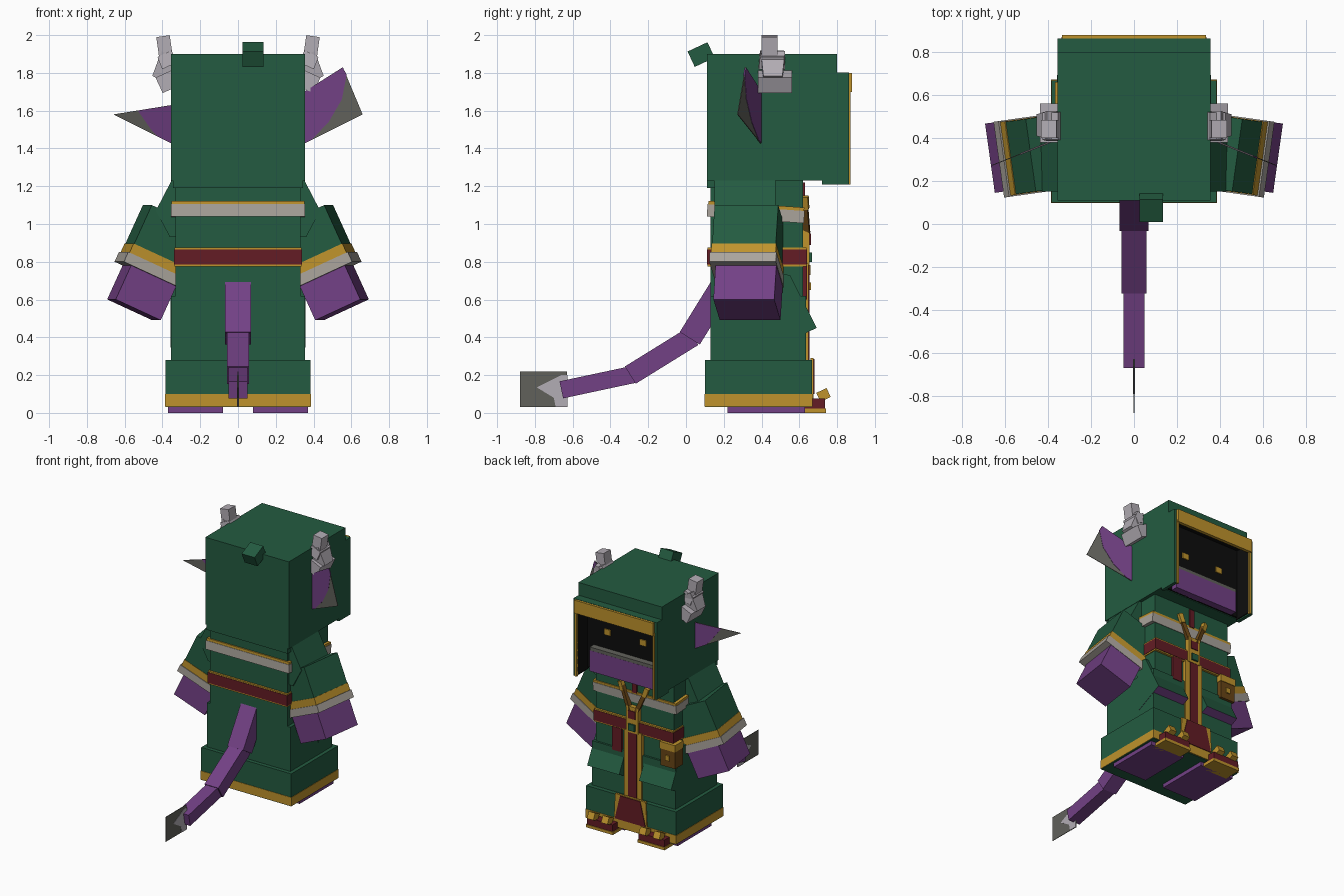
import bpy, bmesh, math
from mathutils import Matrix, Vector

cube = bpy.data.objects.get("Cube")
if cube:
    bpy.data.objects.remove(cube, do_unlink=True)


def material(name, r, g, b):
    m = bpy.data.materials.new(name)
    m.use_nodes = True
    m.diffuse_color = (r, g, b, 1)
    m.node_tree.nodes["Principled BSDF"].inputs["Base Color"].default_value = (r, g, b, 1)
    return m


green = material("robe green", .017, .105, .052)
gold = material("gold trim", .52, .29, .025)
purple = material("purple skin", .17, .052, .235)
red = material("dark red cloth", .125, .012, .018)
bone = material("pale horn", .45, .42, .46)
cream = material("grey band", .40, .37, .33)
black = material("hood shadow", .004, .004, .004)
grey = material("dark grey fur", .12, .12, .105)
brown = material("brown leather", .14, .06, .008)

ID = Matrix()
MIRROR = Matrix.Diagonal((-1, 1, 1, 1))
SIDES = (("left", ID), ("right", MIRROR))


def finish(name, bm, mat, M=ID):
    bmesh.ops.transform(bm, matrix=M, verts=bm.verts)
    bmesh.ops.recalc_face_normals(bm, faces=bm.faces)
    me = bpy.data.meshes.new(name)
    bm.to_mesh(me)
    bm.free()
    me.materials.append(mat)
    ob = bpy.data.objects.new(name, me)
    bpy.context.collection.objects.link(ob)
    return ob


def box(name, xs, ys, zs, mat, M=ID, taper=1):
    """Box from ranges; taper scales the top about its centre."""
    bm = bmesh.new()
    bmesh.ops.create_cube(bm, size=1)
    for v in bm.verts:
        k = taper if v.co.z > 0 else 1
        v.co = Vector([(r[0] + r[1]) / 2 + c * (r[1] - r[0]) * f
                       for r, c, f in zip((xs, ys, zs), v.co, (k, k, 1))])
    return finish(name, bm, mat, M)


def prism(name, pts, axis, lo, hi, mat, M=ID):
    """Extrude a 2D outline along the x or y axis."""
    bm = bmesh.new()
    place = (lambda p, d: (d, *p)) if axis == "x" else (lambda p, d: (p[0], d, p[1]))
    a, b = ([bm.verts.new(place(p, d)) for p in pts] for d in (lo, hi))
    bm.faces.new(a)
    bm.faces.new(b)
    for i in range(len(pts)):
        j = (i + 1) % len(pts)
        bm.faces.new((a[i], a[j], b[j], b[i]))
    return finish(name, bm, mat, M)


def frame(x, y, z, rx=0, ry=0, rz=0):
    R = [Matrix.Rotation(math.radians(a), 4, ax) for a, ax in ((rz, "Z"), (ry, "Y"), (rx, "X"))]
    return Matrix.Translation((x, y, z)) @ R[0] @ R[1] @ R[2]


def span(w):
    return (-w, w)


def beam(name, p, q, width, thick, mat, extra=0):
    """Square bar between two points in space."""
    p, q = Vector(p), Vector(q)
    M = Matrix.Translation(p) @ (q - p).to_track_quat("Z", "Y").to_matrix().to_4x4()
    return box(name, span(width / 2), span(thick / 2), (-extra, (q - p).length), mat, M)


# Robe and skirt
box("torso", span(.33), (.13, .62), (.6, 1.23), green)
box("lower_robe", span(.355), (.13, .635), (.27, .62), green)
box("skirt", span(.383), (.1, .668), (.03, .28), green)
box("skirt_trim", span(.386), (.097, .671), (.034, .1), gold)

# Chest band and belt
tilt = frame(0, .11, 1.04, rx=-4)
box("chest_band", span(.355), (0, .515), (0, .065), cream, tilt)
box("chest_band_trim", span(.352), (.003, .512), (.065, .083), gold, tilt)
box("belt", span(.34), (.112, .64), (.785, .865), red)
box("belt_trim", span(.337), (.115, .637), (.775, .875), gold)

# Centre panel down the front
box("panel_border", span(.075), (.62, .648), (.27, .79), gold)
box("panel_cloth", span(.035), (.62, .653), (.27, .79), red)
prism("hem_border", [(-.19, .034), (.19, .034), (.14, .1), (.13, .29), (-.13, .29), (-.14, .1)],
      "y", .66, .676, gold)
prism("hem_cloth", [(-.13, .1), (.13, .1), (.085, .285), (-.085, .285)], "y", .66, .681, red)
box("neck_strap", span(.02), (.6, .63), (1.08, 1.22), red)

# Clasp with two prongs
box("clasp", span(.05), (.6, .655), (.78, .98), gold)
box("clasp_cloth", span(.03), (.6, .661), (.89, .95), red)
box("clasp_gem", span(.027), (.6, .668), (.8, .85), green)
for side, S in SIDES:
    s = S[0][0]
    beam(side + "_prong", (s * .03, .64, .95), (s * .11, .625, 1.14), .032, .03, brown)
    beam(side + "_prong_tip", (s * .09, .633, 1.08), (s * .113, .629, 1.145), .036, .034, gold)
box("hanging_tab", (.1, .18), (.6, .64), (.6, .78), red)
box("pouch", (-.365, -.24), (.56, .655), (.6, .78), brown)
box("pouch_flap", (-.368, -.237), (.557, .66), (.73, .783), gold)
box("pouch_clasp", (-.32, -.285), (.6, .663), (.65, .69), gold)

for side, S in SIDES:
    # Flared front flap with purple lining
    flap = prism(side + "_flap", [(.45, .74), (.55, .73), (.692, .45), (.47, .345)],
                 "x", .085, .357, green, S)
    flap.data.materials.append(purple)
    for f in flap.data.polygons:
        if f.normal.z < -.5:
            f.material_index = 1

    # Foot, toe and claws
    box(side + "_sole", (.08, .37), (.22, .63), (0, .04), purple, S)
    box(side + "_toe_sole", (.105, .335), (.6, .74), (0, .022), gold, S)
    box(side + "_toe", (.11, .33), (.6, .735), (.022, .075), red, S)
    for i, x in enumerate((.16, .28)):
        box(f"{side}_claw_{i + 1}", span(.027), span(.03), span(.026),
            gold, S @ frame(x, .728, .095, rx=25))

    # Arm: shoulder, sleeve, cuffs and hand
    prism(side + "_shoulder", [(.22, 1.23), (.352, 1.23), (.435, 1.07), (.36, .93), (.22, .95)],
          "y", .15, .475, green, S)
    A = S @ frame(.48, .32, 1.1, ry=-24.6, rz=-8)
    box(side + "_sleeve", (-.3, 0), span(.17), (-.23, 0), green, A)
    box(side + "_cuff_trim", (-.304, .004), span(.173), (-.278, -.225), gold, A)
    box(side + "_cuff", (-.322, .012), span(.178), (-.335, -.278), cream, A)
    box(side + "_hand", (-.3, -.035), (-.15, .175), (-.533, -.3), purple, A)

# Hood, hollow at the face
box("hood", span(.355), (.11, .72), (1.23, 1.9), green)
box("hood_nape", span(.345), (.112, .3), (1.19, 1.24), green)
box("hood_brow", span(.355), (.72, .8), (1.8, 1.9), green)
box("rim_top", span(.355), (.72, .862), (1.775, 1.802), green)
box("face_shadow", span(.33), (.715, .735), (1.235, 1.79), black)
box("brow_shadow", span(.33), (.72, .858), (1.768, 1.776), black)
box("rim_trim", span(.335), (.855, .88), (1.7, 1.8), gold)
for side, S in SIDES:
    box(side + "_rim", (.33, .355), (.72, .862), (1.21, 1.802), green, S)
    box(side + "_rim_shadow", (.322, .331), (.72, .858), (1.22, 1.78), black, S)
    box(side + "_rim_trim", (.322, .338), (.855, .87), (1.21, 1.72), gold, S)
    box(side + "_eye", (.125, .178), (.73, .743), (1.525, 1.57), gold, S)
box("muzzle", span(.27), (.7, .785), (1.235, 1.395), purple)
box("muzzle_fringe", span(.27), (.7, .784), (1.395, 1.42), grey)

# Tuft at the back of the hood
box("hood_tuft", span(.055), span(.058), span(.045), green, frame(.08, .08, 1.897, rx=25))

# Horns built from three stacked pieces
for side, S in SIDES:
    box(side + "_horn_base", span(.05), span(.09), span(.045), bone,
        S @ frame(.372, .47, 1.755, ry=25))
    box(side + "_horn_middle", span(.04), span(.05), span(.07), bone,
        S @ frame(.388, .46, 1.83, ry=-25), 1.3)
    box(side + "_horn_ring", span(.045), span(.07), span(.035), bone,
        S @ frame(.375, .455, 1.87, ry=25), .9)
    box(side + "_horn_tip", span(.036), span(.042), span(.065), bone,
        S @ frame(.388, .442, 1.93, ry=8))


# Thin ears sweeping back from the hood
def ear(name, pts, mat, thick):
    bm = bmesh.new()
    slope = lambda x: .395 - (abs(x) - .355) * .4
    vs = [[bm.verts.new((x, slope(x) + d, z)) for x, z in pts] for d in (-thick, thick)]
    bm.faces.new(vs[0])
    bm.faces.new(vs[1])
    for i in range(len(pts)):
        j = (i + 1) % len(pts)
        bm.faces.new((vs[0][i], vs[0][j], vs[1][j], vs[1][i]))
    finish(name, bm, mat)


ear("left_ear", [(.35, 1.7), (.555, 1.83), (.66, 1.58), (.35, 1.425)], grey, .002)
ear("left_ear_inner", [(.35, 1.7), (.555, 1.828), (.575, 1.79), (.55, 1.66), (.48, 1.54),
                       (.39, 1.446), (.35, 1.427)], purple, .004)
ear("right_ear", [(-.35, 1.63), (-.66, 1.58), (-.35, 1.425)], grey, .002)
ear("right_ear_inner", [(-.35, 1.628), (-.53, 1.6), (-.46, 1.5), (-.43, 1.467), (-.35, 1.427)],
    purple, .004)

# Jointed tail with a flat tufted tip
joints = [(0, .19, .67), (0, .02, .395), (0, -.295, .2), (0, -.66, .122)]
for i, (w, t) in enumerate(((.135, .125), (.118, .108), (.098, .092))):
    beam(f"tail_{i + 1}", joints[i], joints[i + 1], w, t, purple, .02)
box("tail_tuft", span(.002), (-.88, -.63), (.03, .22), grey)
prism("tail_flame", [(-.79, .135), (-.74, .16), (-.66, .2), (-.628, .2), (-.628, .03),
                     (-.69, .03), (-.7, .08)], "x", -.004, .004, bone)
